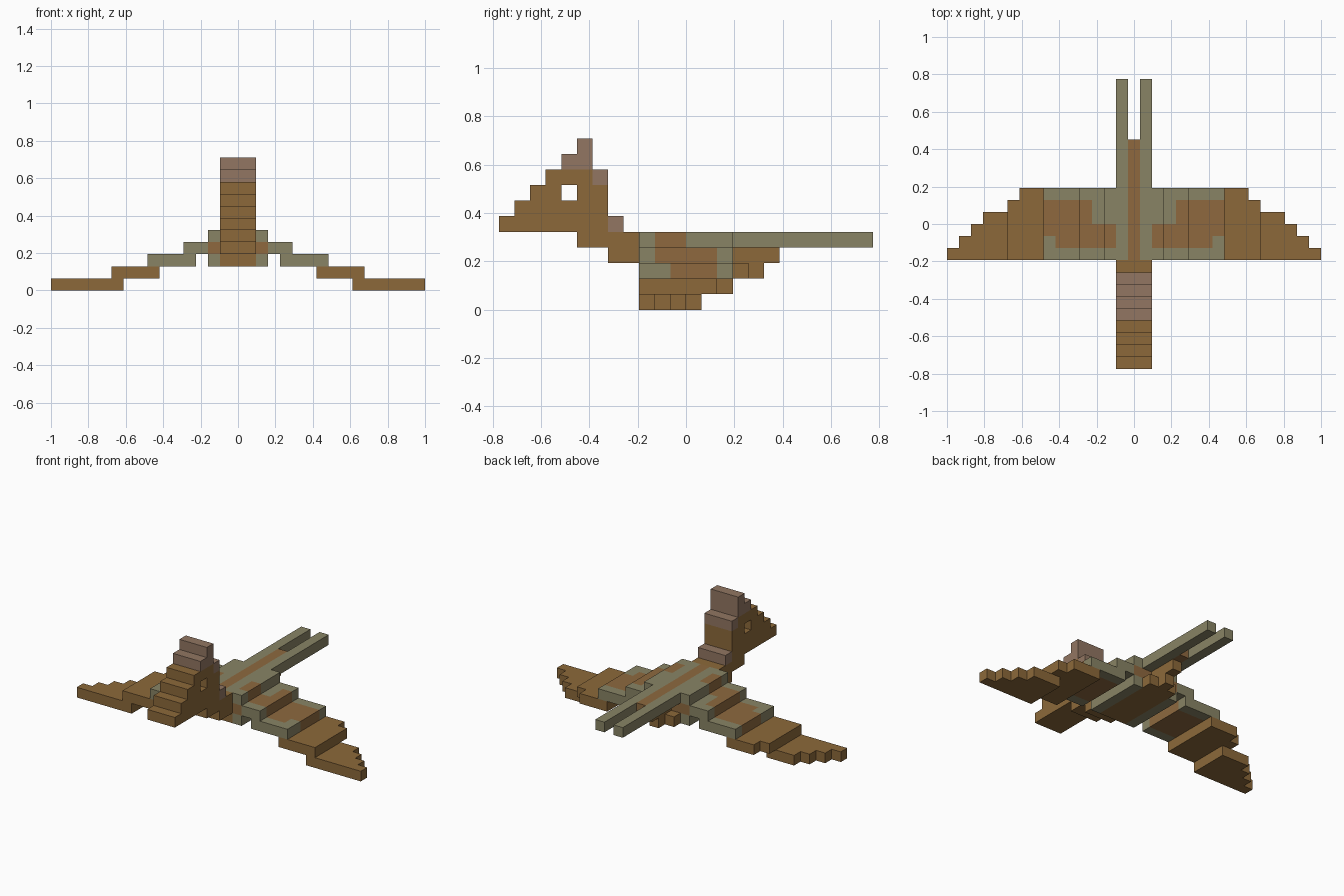
import bpy, bmesh
from mathutils import Vector

cube = bpy.data.objects.get("Cube")
if cube:
    bpy.data.objects.remove(cube, do_unlink=True)

U = 2 / 31  # edge length of one block


def material(name, rgb):
    lin = [((c / 255 + 0.055) / 1.055) ** 2.4 for c in rgb] + [1.0]
    m = bpy.data.materials.new(name)
    m.use_nodes = True
    m.diffuse_color = lin
    m.node_tree.nodes["Principled BSDF"].inputs["Base Color"].default_value = lin
    return m


MATS = [material("brown", (140, 105, 58)), material("moss_green", (137, 132, 101)),
        material("tan", (142, 105, 63)), material("dusty_pink", (146, 118, 98))]
BROWN, GREEN, TAN, PINK = range(4)

cells = {}  # (x, y, z) block -> (part, colour)


def fill(part, colour, xs, ys, zs, mirror=False):
    """Fill blocks; xs inclusive, ys and zs half-open. colour may be a rule."""
    for x in range(xs[0], xs[1] + 1):
        for y in range(*ys):
            for z in range(*zs):
                c = colour(x, y) if callable(colour) else colour
                cells[x, y, z] = (part, c)
                if mirror:
                    cells[-x, y, z] = (part, c)


def wing_patch(x, y):
    """Tan marking on the green inner wing."""
    if 0 <= y < 2 and 4 <= x or y == -1 and 2 <= x or y == -2 and 2 <= x <= 6:
        return TAN
    return GREEN


# Body: mossy back with a tan stripe, brown belly
fill("body", wing_patch, (1, 2), (-3, 3), (4, 5), mirror=True)
fill("body", TAN, (0, 0), (-3, 7), (4, 5))
fill("body", TAN, (-2, 2), (-3, 3), (3, 4))
fill("body", GREEN, (2, 2), (-3, 3), (2, 3), mirror=True)
fill("body", BROWN, (-1, 1), (-3, 3), (2, 3))

# Rump stepping up below the tail
fill("rump", BROWN, (0, 0), (3, 6), (3, 4))
fill("rump", BROWN, (-1, 1), (3, 4), (2, 3))
fill("rump", BROWN, (0, 0), (4, 5), (2, 3))

# Two long tail feathers
fill("tail_feathers", GREEN, (1, 1), (3, 12), (4, 5), mirror=True)

# Neck and head rows, from the bottom up: front and back of each layer
for z, (y0, y1) in enumerate([(-5, -3), (-7, -3), (-12, -5), (-11, -5),
                              (-10, -5), (-9, -6)], start=3):
    fill("head", BROWN, (-1, 1), (y0, y1), (z, z + 1))
for x in (-1, 0, 1):  # open eye through the head
    del cells[x, -8, 7]

# Crest and nape tuft
for y0, y1, z in [(-6, -5, 8), (-8, -6, 9), (-7, -6, 10), (-5, -4, 5)]:
    fill("crest", PINK, (-1, 1), (y0, y1), (z, z + 1))

# Wings stepping down and outward, with a tapered tip
fill("wings", wing_patch, (3, 4), (-3, 3), (3, 4), mirror=True)
fill("wings", wing_patch, (4, 7), (-3, 3), (2, 3), mirror=True)
fill("wings", BROWN, (7, 9), (-3, 3), (1, 2), mirror=True)
fill("wings", BROWN, (10, 10), (-3, 2), (1, 2), mirror=True)
for x0, x1, back in [(10, 12, 1), (13, 13, 0), (14, 14, -1), (15, 15, -2)]:
    fill("wings", BROWN, (x0, x1), (-3, back), (0, 1), mirror=True)


def build(part):
    """Skin the exposed sides of a part's blocks, then merge flat areas."""
    bm = bmesh.new()
    for (x, y, z), (owner, colour) in cells.items():
        if owner != part:
            continue
        centre = Vector((x, y + 0.5, z + 0.5))
        for axis in range(3):
            for sign in (-1, 1):
                n = [0, 0, 0]
                n[axis] = sign
                if (x + n[0], y + n[1], z + n[2]) in cells:
                    continue
                a, b = Vector((0, 0, 0)), Vector((0, 0, 0))
                a[(axis + 1) % 3] = 0.5
                b[(axis + 2) % 3] = 0.5 * sign
                c = centre + Vector(n) * 0.5
                quad = (c - a - b, c + a - b, c + a + b, c - a + b)
                face = bm.faces.new([bm.verts.new(p * U) for p in quad])
                face.material_index = colour
    bmesh.ops.remove_doubles(bm, verts=bm.verts[:], dist=U * 0.01)
    bmesh.ops.dissolve_limit(bm, angle_limit=0.01, verts=bm.verts[:],
                             edges=bm.edges[:], delimit={'MATERIAL'})
    mesh = bpy.data.meshes.new(part)
    bm.to_mesh(mesh)
    bm.free()
    for m in MATS:
        mesh.materials.append(m)
    bpy.context.collection.objects.link(bpy.data.objects.new(part, mesh))


for part in ("body", "rump", "tail_feathers", "head", "crest", "wings"):
    build(part)
